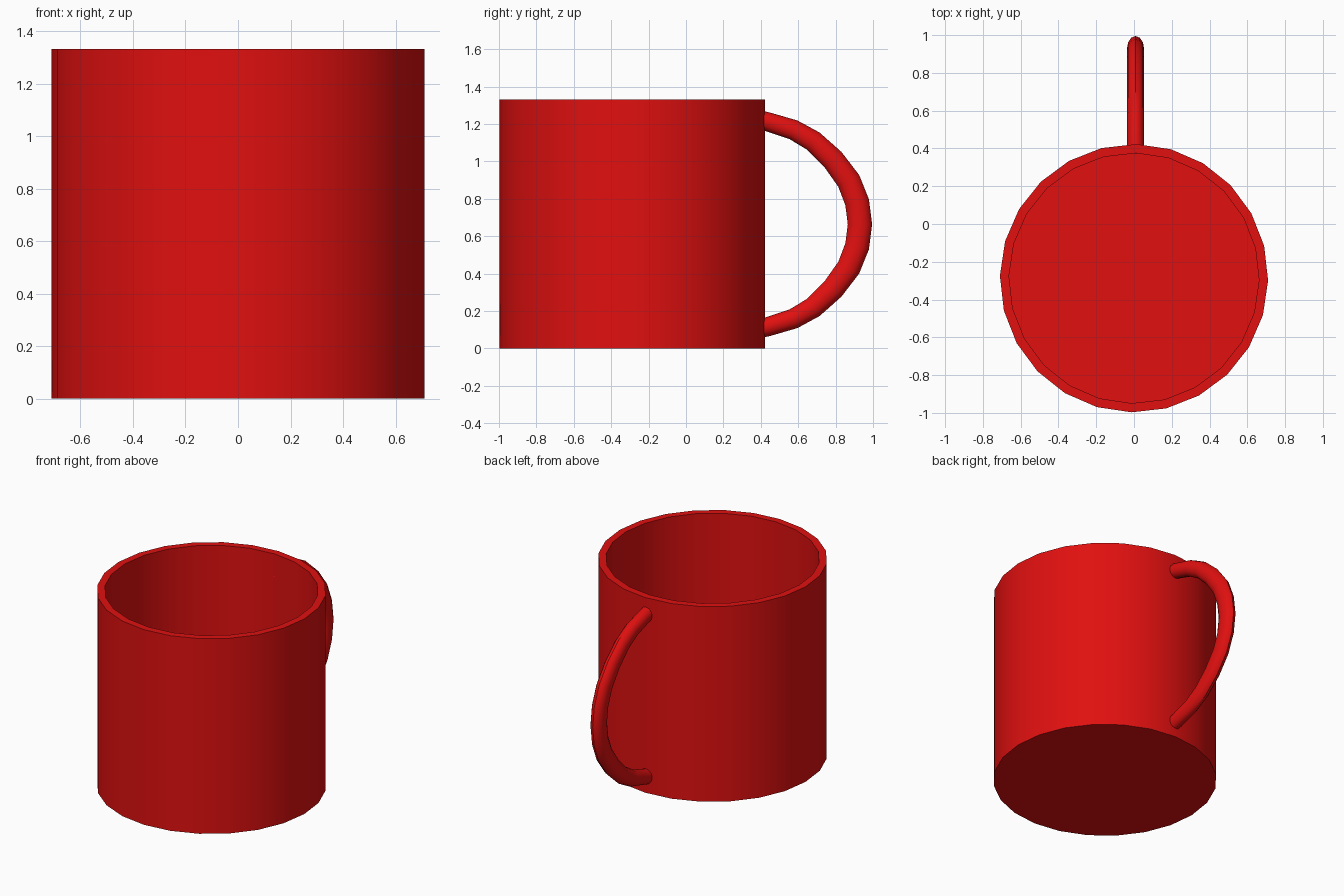
import bpy, bmesh, math
from mathutils import Vector

if "Cube" in bpy.data.objects:
    bpy.data.objects.remove(bpy.data.objects["Cube"])

red = bpy.data.materials.new("red_glaze")
red.diffuse_color = (0.75, 0.005, 0.005, 1)
red.use_nodes = True
red.node_tree.nodes["Principled BSDF"].inputs["Base Color"].default_value = red.diffuse_color


def loft(name, rings):
    """Bridge closed rings in order and cap both ends."""
    bm = bmesh.new()
    rows = [[bm.verts.new(p) for p in ring] for ring in rings]
    for a, b in zip(rows, rows[1:]):
        n = len(a)
        for i in range(n):
            j = (i + 1) % n
            bm.faces.new((a[i], a[j], b[j], b[i]))
    bm.faces.new(rows[0][::-1])
    bm.faces.new(rows[-1])
    bmesh.ops.recalc_face_normals(bm, faces=bm.faces)
    mesh = bpy.data.meshes.new(name)
    bm.to_mesh(mesh)
    bm.free()
    mesh.materials.append(red)
    obj = bpy.data.objects.new(name, mesh)
    bpy.context.collection.objects.link(obj)
    bpy.ops.object.select_all(action='DESELECT')
    obj.select_set(True)
    bpy.context.view_layer.objects.active = obj
    bpy.ops.object.shade_smooth_by_angle(angle=math.radians(35))
    return obj


# Cup: outer wall, flat rim, inner wall and floor
SIDES, CENTRE_Y, HEIGHT = 24, -0.287, 1.332


def circle(r, z):
    angles = [math.tau * i / SIDES - math.radians(1) for i in range(SIDES)]
    return [(r * math.cos(a), CENTRE_Y + r * math.sin(a), z) for a in angles]


loft("cup", [circle(0.71, 0), circle(0.71, HEIGHT),
             circle(0.662, HEIGHT), circle(0.662, 0.05)])

# Handle: upper half of the path as (y, height above middle, half thickness)
upper = [(0.385, 0.56, 0.051), (0.44, 0.547, 0.051), (0.575, 0.505, 0.054),
         (0.68, 0.445, 0.057), (0.785, 0.347, 0.061), (0.87, 0.232, 0.064),
         (0.915, 0.118, 0.065), (0.93, 0.0, 0.065)]
path = upper + [(y, -h, t) for y, h, t in upper[-2::-1]]
MID_Z = 0.664

rings = []
for i, (y, h, t) in enumerate(path):
    p, q = path[max(i - 1, 0)], path[min(i + 1, len(path) - 1)]
    tangent = Vector((0, q[0] - p[0], q[1] - p[1])).normalized()
    normal = tangent.cross(Vector((1, 0, 0)))
    centre = Vector((0.008, y, MID_Z + h))
    rings.append([centre + Vector((0.045 * math.cos(a), 0, 0)) + normal * t * math.sin(a)
                  for a in (math.tau * k / 12 for k in range(12))])
loft("handle", rings)
